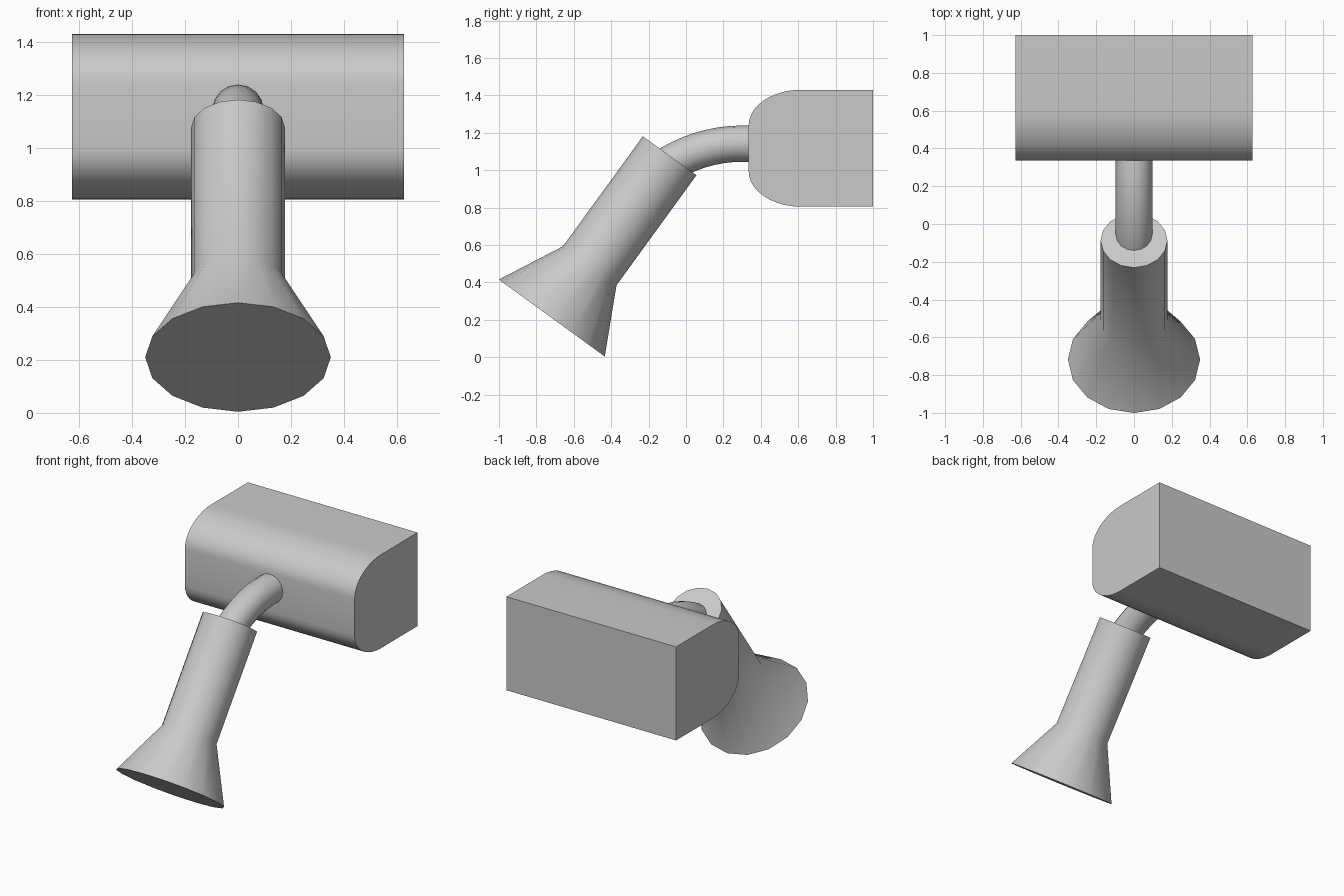
import bpy, bmesh, math
from mathutils import Vector, Matrix

if "Cube" in bpy.data.objects:
    bpy.data.objects.remove(bpy.data.objects["Cube"])

grey = bpy.data.materials.new("mid_grey")
grey.diffuse_color = (0.588, 0.588, 0.588, 1)
grey.use_nodes = True
grey.node_tree.nodes["Principled BSDF"].inputs["Base Color"].default_value = grey.diffuse_color


def finish(name, bm, angle=32):
    bmesh.ops.recalc_face_normals(bm, faces=bm.faces)
    mesh = bpy.data.meshes.new(name)
    bm.to_mesh(mesh)
    bm.free()
    mesh.materials.append(grey)
    ob = bpy.data.objects.new(name, mesh)
    bpy.context.collection.objects.link(ob)
    bpy.ops.object.select_all(action='DESELECT')
    bpy.context.view_layer.objects.active = ob
    ob.select_set(True)
    bpy.ops.object.shade_smooth_by_angle(angle=math.radians(angle))
    return ob


def tube(name, rings, sides):
    """Closed tube through rings of (centre, tilt about x, radius)."""
    bm = bmesh.new()
    loops = []
    for centre, tilt, r in rings:
        rot = Matrix.Rotation(tilt, 3, 'X')
        loops.append([bm.verts.new(Vector(centre) + rot @ Vector(
            (r * math.cos(math.tau * i / sides), r * math.sin(math.tau * i / sides), 0)))
            for i in range(sides)])
    for a, b in zip(loops, loops[1:]):
        for i in range(sides):
            j = (i + 1) % sides
            bm.faces.new((a[i], a[j], b[j], b[i]))
    bm.faces.new(loops[0])
    bm.faces.new(loops[-1])
    return finish(name, bm)


# Flared lamp head, tilted back 36 degrees
TILT = math.radians(36)
base = Vector((0, -0.7175, 0.21))
axis = Vector((0, math.sin(TILT), math.cos(TILT)))
tube("lamp_head", [(base + axis * d, -TILT, r)
                   for d, r in ((0, 0.35), (0.345, 0.177), (1.072, 0.177))], 16)

# Curved arm, arcing from inside the wall block down into the head
R = 0.75
rings = [((0, 0.36, 1.142), -math.pi / 2, 0.097)]
for k in range(9):
    a = math.radians(35) * k / 8
    rings.append(((0, 0.30 - R * math.sin(a), 1.142 - R + R * math.cos(a)),
                  -math.pi / 2 + a, 0.097))
tube("curved_arm", rings, 16)

# Wall block: extruded profile with elliptically rounded front corners
MID, HALF, BACK, FRONT = 1.1175, 0.3125, 1.0, 0.335
RY, RZ, N = 0.28, 0.19, 10
upper = []
for k in range(N + 1):
    a = math.pi / 2 * k / N
    upper.append((FRONT + RY * (1 - math.sin(a)), HALF - RZ + RZ * math.cos(a)))
upper.insert(0, (BACK, HALF))
upper = [(y, z) for y, z in upper]
# mirror the upper half of the profile; a = 0 is the front-top start of the arc
arc = [(FRONT + RY * (1 - math.sin(math.pi / 2 * k / N)),
        HALF - RZ + RZ * math.cos(math.pi / 2 * k / N)) for k in range(N + 1)]
half = [(BACK, HALF)] + arc
profile = half + [(y, -z) for y, z in reversed(half)]
bm = bmesh.new()
face = bm.faces.new([bm.verts.new((-0.627, y, MID + z)) for y, z in profile])
ext = bmesh.ops.extrude_face_region(bm, geom=[face])
bmesh.ops.translate(bm, vec=(1.254, 0, 0),
                    verts=[v for v in ext["geom"] if isinstance(v, bmesh.types.BMVert)])
finish("wall_block", bm)
